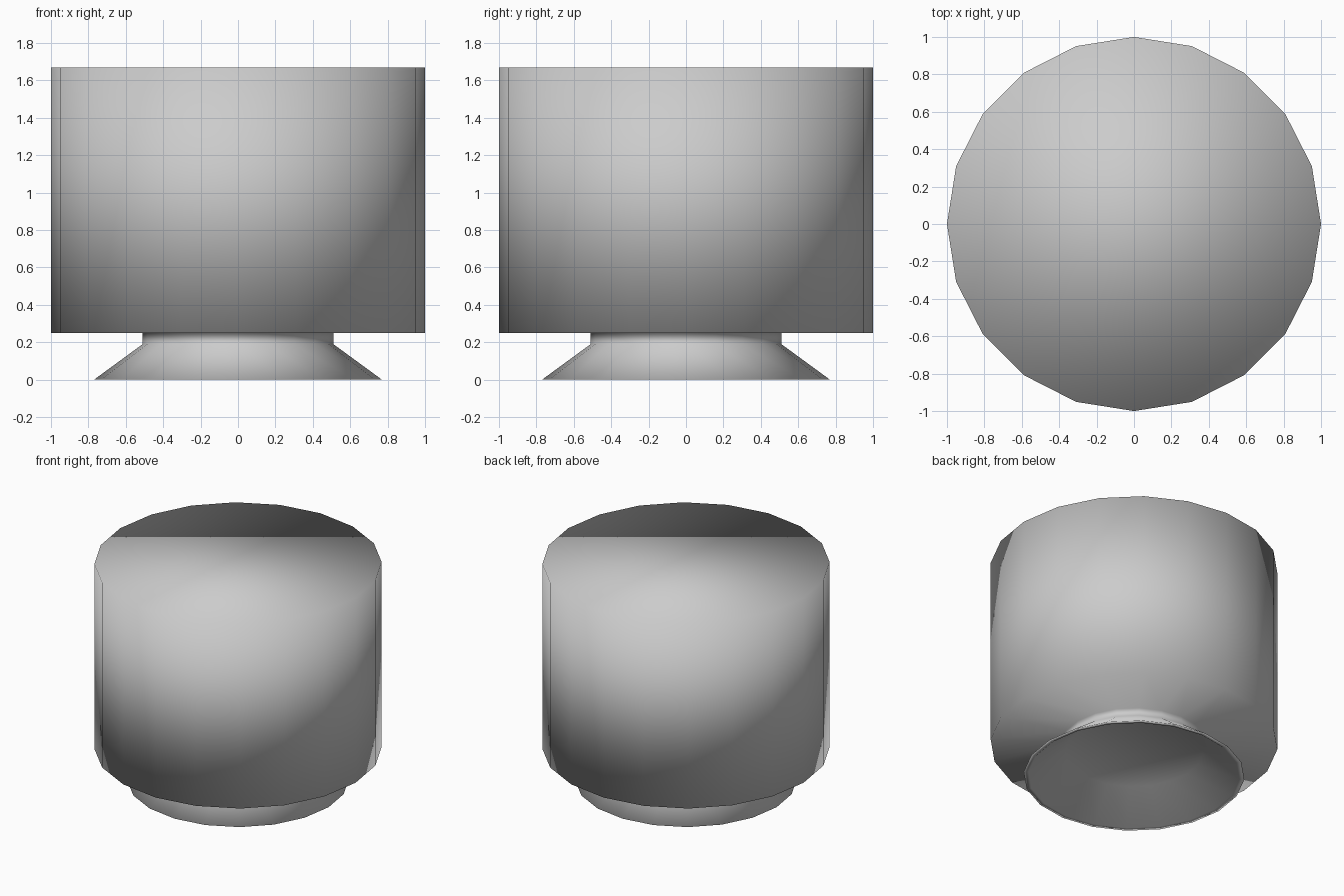
import bpy, bmesh, math

if "Cube" in bpy.data.objects:
    bpy.data.objects.remove(bpy.data.objects["Cube"])

SIDES = 20

# Outer profile from top to foot, then up into the hollow foot (radius, z)
profile = [(1.0, 1.67), (1.0, 0.25), (0.51, 0.25), (0.51, 0.19),
           (0.77, 0.0), (0.735, 0.0), (0.48, 0.19)]


def lathe(name, pts):
    bm = bmesh.new()
    rings = []
    for r, z in pts:
        rings.append([bm.verts.new((r * math.cos(2 * math.pi * i / SIDES),
                                    r * math.sin(2 * math.pi * i / SIDES), z))
                      for i in range(SIDES)])
    for a, b in zip(rings, rings[1:]):
        for i in range(SIDES):
            j = (i + 1) % SIDES
            bm.faces.new((a[i], b[i], b[j], a[j]))
    # Flat lid and flat floor of the foot recess
    bm.faces.new(rings[0])
    bm.faces.new(rings[-1][::-1])
    for f in bm.faces:
        f.smooth = True
    bmesh.ops.recalc_face_normals(bm, faces=bm.faces[:])
    mesh = bpy.data.meshes.new(name)
    bm.to_mesh(mesh)
    bm.free()
    obj = bpy.data.objects.new(name, mesh)
    bpy.context.collection.objects.link(obj)
    return obj


lathe("drum_on_flared_foot", profile)
